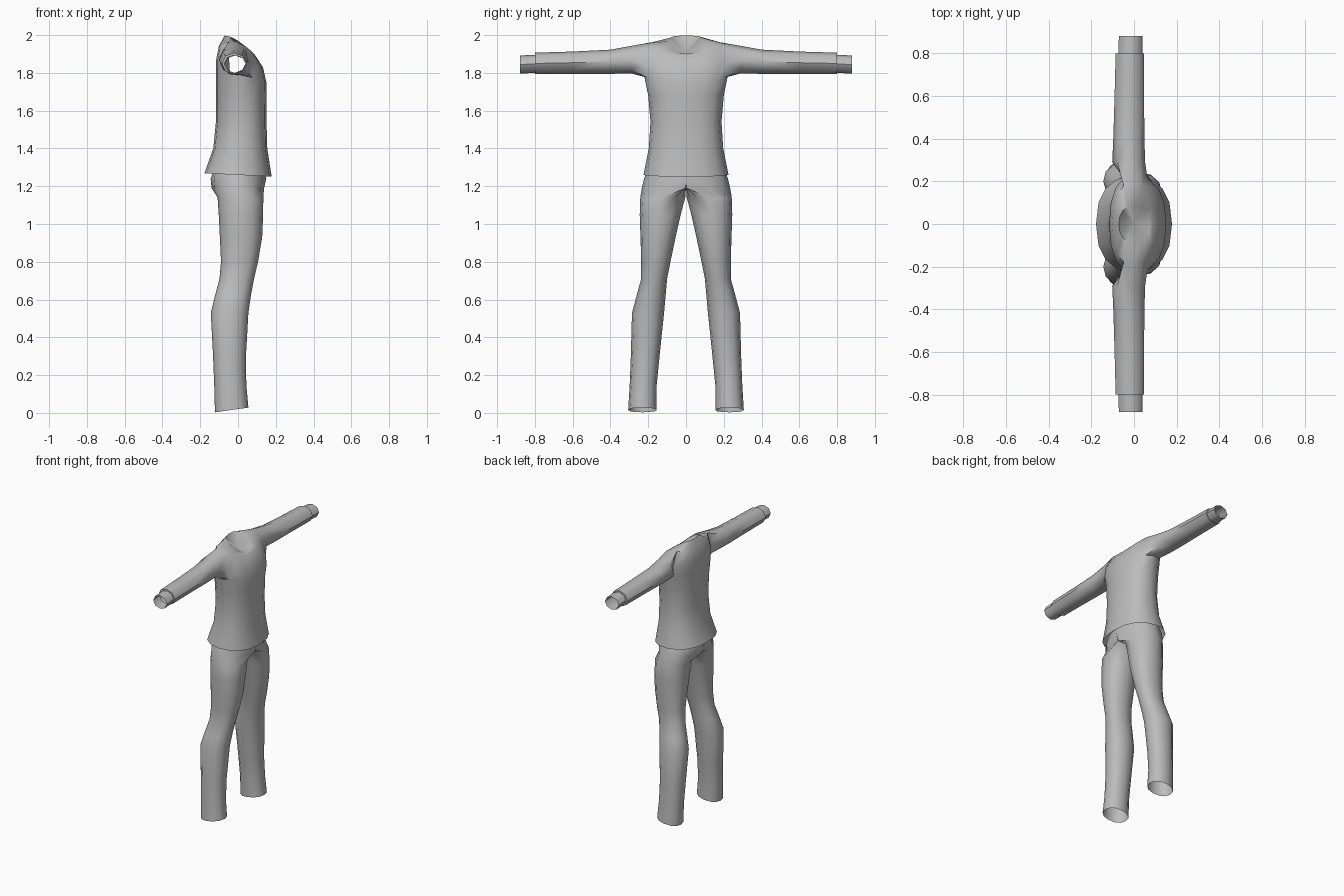
import bpy, bmesh
from math import sin, cos, pi, radians

if "Cube" in bpy.data.objects:
    bpy.data.objects.remove(bpy.data.objects["Cube"], do_unlink=True)

grey = bpy.data.materials.new("cloth grey")
grey.use_nodes = True
colour = (0.5, 0.5, 0.5, 1)
grey.diffuse_color = colour
grey.node_tree.nodes["Principled BSDF"].inputs["Base Color"].default_value = colour


def power(v, e):
    return abs(v) ** e * (1 if v >= 0 else -1)


def loft(bm, a, b):
    """Join two equal rings with quads, leaving out faces on the mid plane."""
    n = len(a)
    for i in range(n):
        j = (i + 1) % n
        quad = [a[i], a[j], b[j], b[i]]
        if any(abs(v.co.y) > 1e-6 for v in quad):
            bm.faces.new(quad)


def finish(bm, name):
    bmesh.ops.remove_doubles(bm, verts=bm.verts, dist=0.0005)
    bmesh.ops.recalc_face_normals(bm, faces=bm.faces)
    mesh = bpy.data.meshes.new(name)
    bm.to_mesh(mesh)
    bm.free()
    obj = bpy.data.objects.new(name, mesh)
    bpy.context.collection.objects.link(obj)
    mesh.materials.append(grey)
    bpy.ops.object.select_all(action="DESELECT")
    obj.select_set(True)
    bpy.context.view_layer.objects.active = obj
    bpy.ops.object.shade_smooth_by_angle(angle=radians(50))


# Shirt body: centre x, half depth, half width, height, slope along x, lift at sides
N = 16
body = [
    (0.00, 0.178, 0.225, 1.26, -0.05, 0),
    (0.012, 0.143, 0.197, 1.40, 0, 0),
    (0.017, 0.134, 0.188, 1.54, 0, 0),
    (0.017, 0.133, 0.200, 1.68, 0, 0),
    (0.017, 0.134, 0.222, 1.77, -0.15, 0.02),
    (0.008, 0.124, 0.232, 1.85, -0.15, 0.01),
    (-0.005, 0.097, 0.190, 1.915, -0.25, 0.042),
    (0.002, 0.073, 0.085, 1.95, -0.66, 0.02),
]
bm = bmesh.new()
rings = []
for cx, hx, hy, z, slope, lift in body:
    ring = []
    for i in range(N):
        a = 2 * pi * i / N
        x = cx + hx * power(cos(a), 0.85)
        ring.append(bm.verts.new((x, hy * power(sin(a), 0.85),
                                  z + slope * x + lift * sin(a) ** 2)))
    rings.append(ring)
for a, b in zip(rings, rings[1:]):
    loft(bm, a, b)

# Neck opening: shallow funnel
centre = bm.verts.new((0, 0, 1.905))
for i in range(N):
    bm.faces.new([rings[-1][i], rings[-1][(i + 1) % N], centre])

# Sleeves and cuffs: distance, centre x, half depth, centre z, half height
sleeve = [
    (0.29, -0.025, 0.077, 1.870, 0.073),
    (0.40, -0.024, 0.073, 1.859, 0.064),
    (0.60, -0.022, 0.069, 1.854, 0.059),
    (0.80, -0.020, 0.066, 1.850, 0.057),
    (0.80, -0.017, 0.056, 1.848, 0.048),
    (0.88, -0.015, 0.056, 1.844, 0.048),
]
low, mid, top = rings[4:7]
for side in (1, -1):
    # Cut the armhole, then run the sleeve out from its border
    k = [3, 4, 5] if side > 0 else [13, 12, 11]
    hole = {r[i] for r in (low, mid, top) for i in k}
    bmesh.ops.delete(bm, geom=[f for f in bm.faces if set(f.verts) <= hole],
                     context="FACES_ONLY")
    bmesh.ops.delete(bm, geom=[e for e in bm.edges if not e.link_faces],
                     context="EDGES_FACES")
    prev = [low[k[0]], low[k[1]], low[k[2]], mid[k[2]],
            top[k[2]], top[k[1]], top[k[0]], mid[k[0]]]
    for y, cx, hx, cz, hz in sleeve:
        ring = []
        for i in range(8):
            a = -pi / 4 * (i + 1)
            ring.append(bm.verts.new((cx + hx * cos(a), side * y, cz + hz * sin(a))))
        loft(bm, prev, ring)
        prev = ring
bmesh.ops.delete(bm, geom=[v for v in bm.verts if not v.link_faces], context="VERTS")
finish(bm, "shirt")

# Trousers: height, inner y, outer y, back x, front x
leg = [
    (1.30, -0.20, 0.200, -0.125, 0.130),
    (1.24, -0.22, 0.222, -0.145, 0.150),
    (1.19, -0.23, 0.234, -0.140, 0.138),
    (1.14, 0.004, 0.242, -0.108, 0.134),
    (1.05, 0.028, 0.245, -0.102, 0.133),
    (0.93, 0.055, 0.241, -0.096, 0.128),
    (0.80, 0.082, 0.237, -0.090, 0.106),
    (0.71, 0.100, 0.237, -0.098, 0.085),
    (0.62, 0.108, 0.262, -0.122, 0.068),
    (0.53, 0.116, 0.286, -0.144, 0.055),
    (0.30, 0.140, 0.292, -0.132, 0.042),
    (0.15, 0.155, 0.298, -0.126, 0.044),
    (0.016, 0.155, 0.306, -0.122, 0.055),
]
bm = bmesh.new()
M = 12
for side in (1, -1):
    prev = None
    for z, y0, y1, x0, x1 in leg:
        slope = 0.14 if z < 0.1 else 0
        ring = []
        for i in range(M):
            a = 2 * pi * i / M
            x = (x0 + x1) / 2 + (x1 - x0) / 2 * power(cos(a), 0.9)
            y = (y0 + y1) / 2 + (y1 - y0) / 2 * power(sin(a), 0.9)
            if y < 0.002:
                y = 0
            ring.append(bm.verts.new((x, side * y, z + slope * (x + 0.03))))
        if prev:
            loft(bm, prev, ring)
        prev = ring
finish(bm, "trousers")
